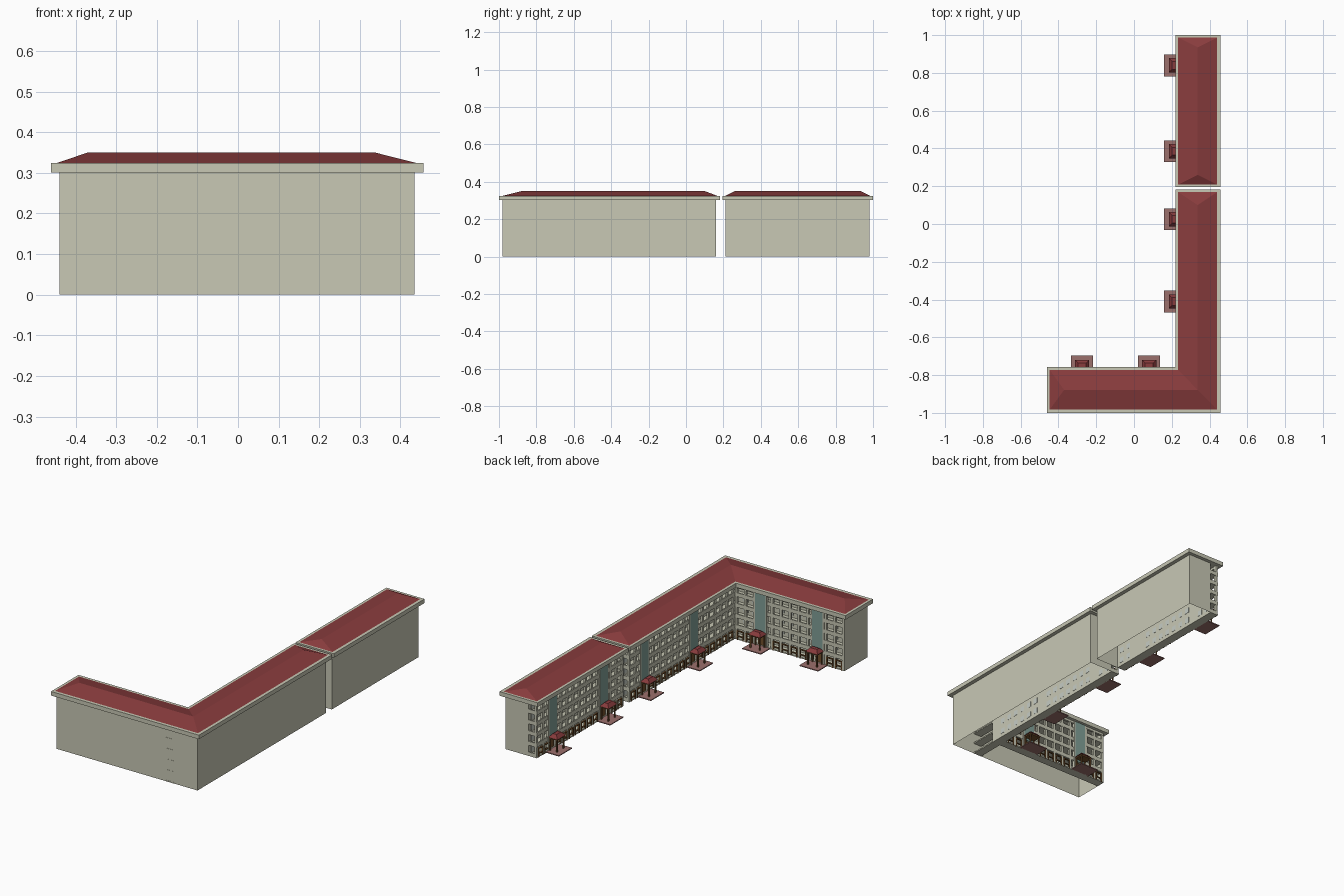
import bpy, bmesh

if "Cube" in bpy.data.objects:
    bpy.data.objects.remove(bpy.data.objects["Cube"])


def material(name, r, g, b):
    m = bpy.data.materials.new(name)
    m.diffuse_color = (r, g, b, 1)
    m.use_nodes = True
    m.node_tree.nodes["Principled BSDF"].inputs["Base Color"].default_value = m.diffuse_color
    return m


WALL = material("beige_wall", 0.58, 0.58, 0.46)
RED = material("red_roof", 0.25, 0.045, 0.047)
TEAL = material("teal_glass", 0.22, 0.35, 0.31)
PAVE = material("pink_paving", 0.33, 0.16, 0.15)
WOOD = material("brown_wood", 0.17, 0.08, 0.025)
PALE = material("pale_window", 0.56, 0.60, 0.55)


def add_object(name, verts, faces, mat):
    me = bpy.data.meshes.new(name)
    me.from_pydata(verts, [], faces)
    bm = bmesh.new()
    bm.from_mesh(me)
    bmesh.ops.recalc_face_normals(bm, faces=bm.faces)
    bm.to_mesh(me)
    bm.free()
    me.materials.append(mat)
    ob = bpy.data.objects.new(name, me)
    bpy.context.collection.objects.link(ob)
    return ob


class Part:
    """Collects boxes and frustums in facade space: u along, d depth inward, z up."""

    def __init__(self, name, mat, place):
        self.name, self.mat, self.place = name, mat, place
        self.v, self.f = [], []

    def box(self, u0, u1, d0, d1, z0, z1, taper=0.0):
        n = len(self.v)
        for z, t in ((z0, 0.0), (z1, taper)):
            for u, d in ((u0 + t, d0 + t), (u1 - t, d0 + t),
                         (u1 - t, d1 - t), (u0 + t, d1 - t)):
                x, y = self.place(u, d)
                self.v.append((x, y, z))
        self.f += [tuple(n + i for i in q) for q in
                   ((3, 2, 1, 0), (4, 5, 6, 7), (0, 1, 5, 4),
                    (1, 2, 6, 5), (2, 3, 7, 6), (3, 0, 4, 7))]

    def done(self):
        if self.v:
            add_object(self.name, self.v, self.f, self.mat)


def prism(name, pts, z0, z1, mat, caps):
    n = len(pts)
    verts = [(x, y, z) for z in (z0, z1) for x, y in pts]
    faces = [(i, (i + 1) % n, n + (i + 1) % n, n + i) for i in range(n)]
    if caps:
        faces += [tuple(reversed(range(n))), tuple(range(n, 2 * n))]
    add_object(name, verts, faces, mat)


# Hollow outer walls, open underneath; inner sides are the gallery back walls
prism("main_walls", [(-.44, -.98), (.435, -.98), (.435, .16), (.29, .16),
                     (.29, -.825), (-.44, -.825)], 0, .302, WALL, False)
prism("annex_walls", [(.29, .21), (.435, .21), (.435, .98), (.29, .98)],
      0, .302, WALL, False)

# Overhanging cornices
prism("main_cornice", [(-.46, -1), (.457, -1), (.457, .182), (.22, .182),
                       (.22, -.757), (-.46, -.757)], .301, .324, WALL, True)
prism("annex_cornice", [(.22, .196), (.457, .196), (.457, 1), (.22, 1)],
      .301, .324, WALL, True)

# Low hipped roofs
Z, T = .3235, .35
add_object("main_roof",
           [(-.448, -.985, Z), (.442, -.985, Z), (.442, .17, Z), (.232, .17, Z),
            (.232, -.77, Z), (-.448, -.77, Z),
            (-.37, -.878, T), (.337, -.878, T), (.337, .10, T)],
           [(0, 1, 7, 6), (1, 2, 8, 7), (2, 3, 8), (3, 4, 7, 8), (4, 5, 6, 7), (5, 0, 6)],
           RED)
add_object("annex_roof",
           [(.232, .208, Z), (.442, .208, Z), (.442, .988, Z), (.232, .988, Z),
            (.337, .26, T), (.337, .935, T)],
           [(0, 1, 4), (1, 2, 5, 4), (2, 3, 5), (3, 0, 4, 5)], RED)

FLOOR, DEPTH = .06, .05


def facade(tag, place, u0, u1, stairs, slab0, open_low, open_high):
    wall, glass, pave, wood, roof, pane = [
        Part(tag + "_" + n, m, place) for n, m in
        (("gallery", WALL), ("stair_glazing", TEAL), ("porch_paving", PAVE),
         ("wooden_frames", WOOD), ("porch_roofs", RED), ("windows", PALE))]
    # Gallery slabs, parapets and top beam
    for k in range(5):
        z = k * FLOOR
        wall.box(slab0, u1, 0, DEPTH, z, z + .007)
        if k:
            wall.box(u0, u1, 0, .007, z, z + .022)
        for end, is_open in ((u0, open_low), (u1 - .007, open_high)):
            if is_open:
                wall.box(end, end + .007, .007, DEPTH, z, z + .022)
    wall.box(u0, u1, 0, .012, .288, .302)
    if open_low is False:
        wall.box(u0, u0 + .008, 0, DEPTH, 0, .302)
    # Pillars, windows behind them and ground floor frames
    bays = round((u1 - u0) / .056)
    step = (u1 - u0 - .014) / bays
    for i in range(bays + 1):
        p = u0 + i * step
        if all(abs(p + .007 - s) > .036 for s in stairs):
            wall.box(p, p + .014, .001, .013, 0, .301)
        a, b = p + .014, p + step
        if i == bays or any(abs((a + b) / 2 - s) < .045 for s in stairs):
            continue
        for k in range(5):
            pane.box(a + .005, b - .005, DEPTH - .003, DEPTH + .001,
                     k * FLOOR + .02, k * FLOOR + .05)
        for q in (a, b - .005):
            wood.box(q, q + .005, -.003, .006, 0, .05)
        wood.box(a, b, -.003, .006, .046, .051)
        wood.box(a, b, -.003, .006, .018, .022)
    for s in stairs:
        # Stair glazing with side piers
        glass.box(s - .033, s + .033, -.003, .012, .06, .302)
        for q in (s - .04, s + .033):
            wall.box(q, q + .007, -.003, .013, 0, .301)
        # Porch: paving, posts, beam and hipped roof
        pave.box(s - .058, s + .058, -.08, .0, 0, .005)
        for q in (s - .032, s + .025):
            for d in (-.051, -.009):
                wood.box(q, q + .007, d, d + .007, .005, .077)
        wood.box(s - .034, s + .034, -.053, 0, .072, .079)
        roof.box(s - .038, s + .038, -.056, 0, .079, .098, .017)
        # Entrance door
        wood.box(s - .018, s + .018, .004, .01, .005, .056)
    for part in (wall, glass, pave, wood, roof, pane):
        part.done()


def long_side(u, d):
    return (.24 + d, u)


def short_side(u, d):
    return (u, -.775 - d)


facade("long_wing", long_side, -.775, .16, (-.41, .025), -.981, None, True)
facade("short_wing", short_side, -.44, .24, (-.275, .08), -.44, False, None)
facade("annex", long_side, .21, .98, (.385, .84), .21, True, True)
